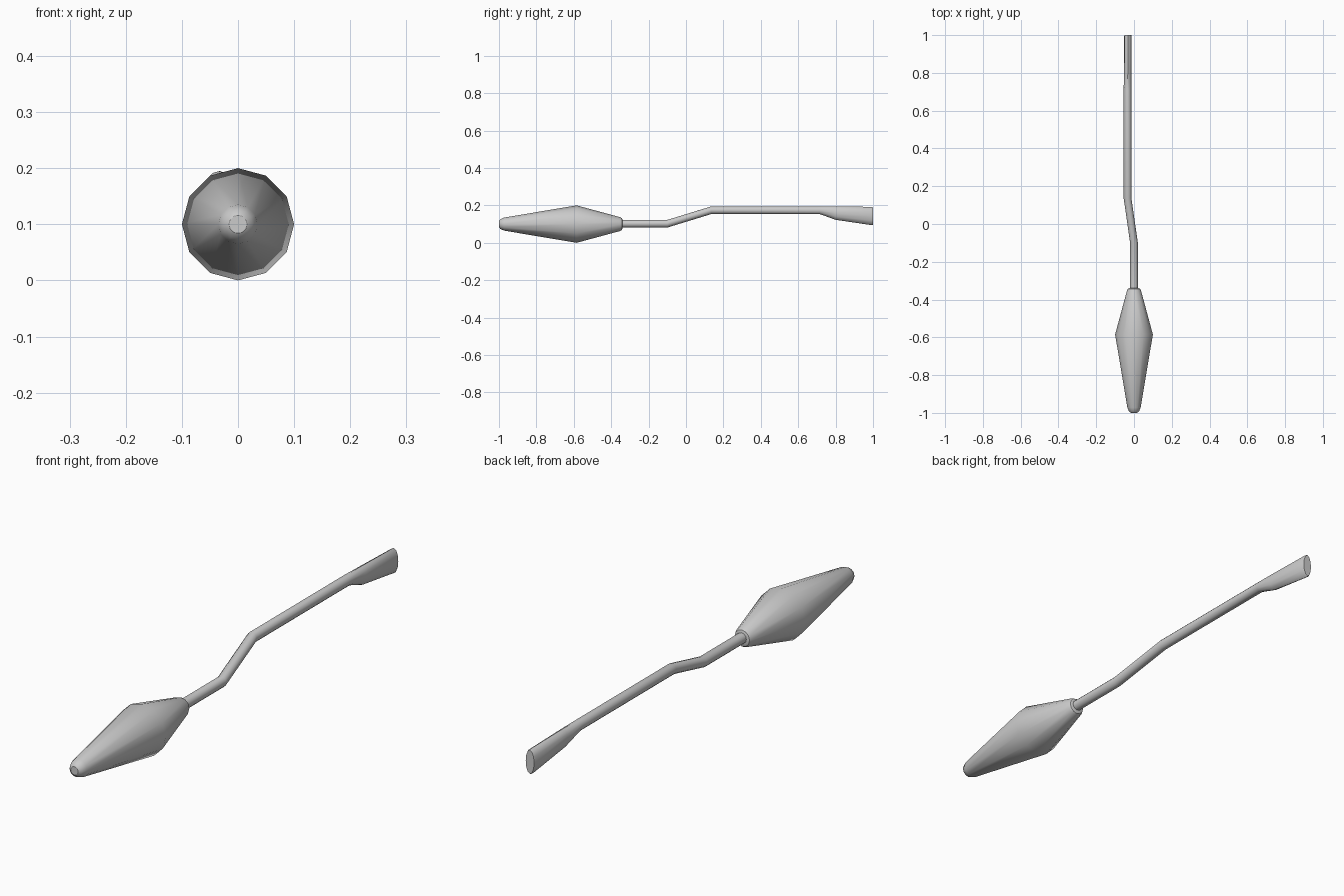
import bpy, bmesh
from math import sin, cos, pi, radians

if "Cube" in bpy.data.objects:
    bpy.data.objects.remove(bpy.data.objects["Cube"])


def loft(name, sections, sides):
    """Skin elliptical rings given as (y, centre x, centre z, half width, half height)."""
    bm = bmesh.new()
    rings = []
    for y, cx, cz, rx, rz in sections:
        rings.append([bm.verts.new((cx + rx * cos(2 * pi * i / sides), y,
                                    cz + rz * sin(2 * pi * i / sides)))
                      for i in range(sides)])
    for a, b in zip(rings, rings[1:]):
        for i in range(sides):
            j = (i + 1) % sides
            bm.faces.new((a[i], a[j], b[j], b[i]))
    bm.faces.new(rings[0])
    bm.faces.new(rings[-1])
    bmesh.ops.recalc_face_normals(bm, faces=bm.faces)
    mesh = bpy.data.meshes.new(name)
    bm.to_mesh(mesh)
    bm.free()
    obj = bpy.data.objects.new(name, mesh)
    bpy.context.collection.objects.link(obj)
    bpy.ops.object.select_all(action='DESELECT')
    obj.select_set(True)
    bpy.context.view_layer.objects.active = obj
    bpy.ops.object.shade_smooth_by_angle(angle=radians(35))
    return obj


# Double-tapered handle with rounded ends
handle_profile = [(-1.0, 0.016), (-0.993, 0.026), (-0.972, 0.035), (-0.585, 0.1),
                  (-0.352, 0.037), (-0.343, 0.032), (-0.34, 0.024)]
loft("handle", [(y, 0, 0.1, r, r) for y, r in handle_profile], 12)

# Cranked rod, starting inside the handle and flaring into a flattened tip
R = 0.0205
loft("rod_and_tip", [
    (-0.36, 0, 0.102, R, R),
    (-0.1, 0, 0.102, R, R),
    (0.135, -0.034, 0.174, R, R),
    (0.715, -0.034, 0.174, R, R),
    (0.8, -0.033, 0.159, R, 0.036),
    (0.994, -0.032, 0.143, 0.02, 0.049),
    (1.0, -0.032, 0.143, 0.018, 0.046),
], 12)
